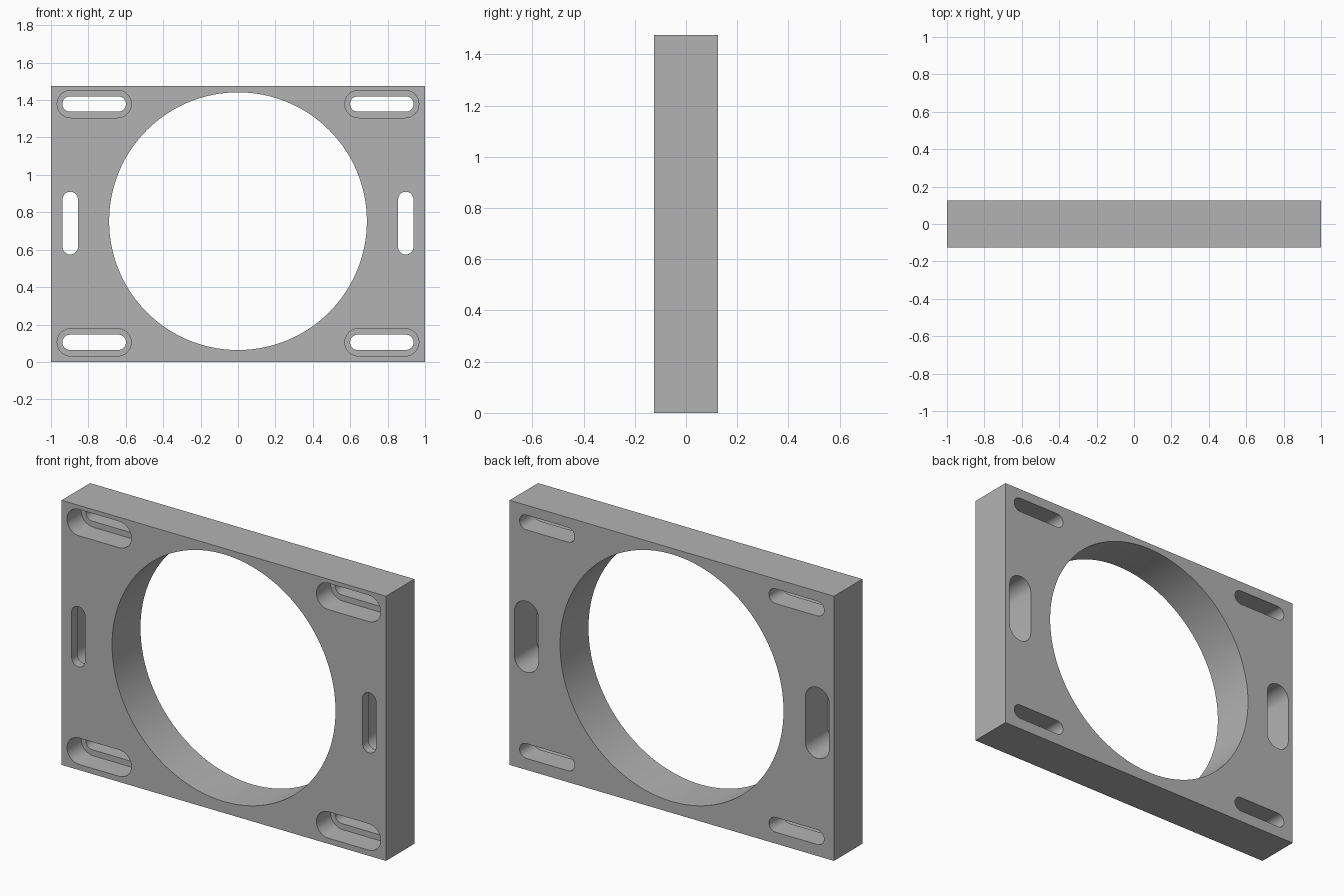
import bpy, bmesh, math
from mathutils import Vector

cube = bpy.data.objects.get("Cube")
if cube:
    bpy.data.objects.remove(cube, do_unlink=True)

WIDTH, DEPTH, HEIGHT = 2.0, 0.25, 1.475
FRONT, BACK = -DEPTH / 2, DEPTH / 2
MID_Z = 0.742
OVER = 0.05  # cutters overshoot the plate faces

grey = bpy.data.materials.new("plain grey")
grey.use_nodes = True
colour = (0.45, 0.45, 0.45, 1)
grey.diffuse_color = colour
grey.node_tree.nodes["Principled BSDF"].inputs["Base Color"].default_value = colour


def prism(name, outline, y0, y1):
    """Extrude an (x, z) outline from y0 to y1."""
    bm = bmesh.new()
    face = bm.faces.new([bm.verts.new((x, y0, z)) for x, z in outline])
    new = bmesh.ops.extrude_face_region(bm, geom=[face])["geom"]
    moved = [v for v in new if isinstance(v, bmesh.types.BMVert)]
    bmesh.ops.translate(bm, verts=moved, vec=Vector((0, y1 - y0, 0)))
    bmesh.ops.recalc_face_normals(bm, faces=bm.faces)
    mesh = bpy.data.meshes.new(name)
    bm.to_mesh(mesh)
    bm.free()
    mesh.materials.append(grey)
    obj = bpy.data.objects.new(name, mesh)
    bpy.context.collection.objects.link(obj)
    return obj


def slot(cx, cz, length, width, upright=False, steps=16):
    """Rounded slot outline."""
    r, half = width / 2, (length - width) / 2
    points = []
    for side in (1, -1):
        for i in range(steps + 1):
            a = math.pi * (i / steps - 0.5)
            u, v = side * (half + r * math.cos(a)), side * r * math.sin(a)
            points.append((cx - v, cz + u) if upright else (cx + u, cz + v))
    return points


# Plate
w = WIDTH / 2
plate = prism("mounting_plate", [(-w, 0), (w, 0), (w, HEIGHT), (-w, HEIGHT)], FRONT, BACK)

# Large round opening
ring = [math.tau * i / 128 for i in range(128)]
circle = [(0.689 * math.cos(a), 0.7525 + 0.689 * math.sin(a)) for a in ring]
cutters = [prism("opening_cutter", circle, FRONT - OVER, BACK + OVER)]

for side in (-1, 1):
    # Corner slots, recessed from the front
    for z in (MID_Z - 0.637, MID_Z + 0.637):
        x = side * 0.769
        cutters.append(prism("corner_slot_cutter", slot(x, z, 0.34, 0.082),
                             FRONT - OVER, BACK + OVER))
        cutters.append(prism("corner_recess_cutter", slot(x, z, 0.396, 0.147),
                             FRONT - OVER, 0))
    # Upright side slots, deeply recessed from the back
    x = side * 0.897
    cutters.append(prism("side_slot_cutter", slot(x, MID_Z, 0.336, 0.082, True),
                         FRONT - OVER, BACK + OVER))
    cutters.append(prism("side_recess_cutter", slot(x, MID_Z, 0.396, 0.147, True),
                         FRONT + 0.05, BACK + OVER))

# Cut everything out of the plate
for cutter in cutters:
    mod = plate.modifiers.new(cutter.name, "BOOLEAN")
    mod.operation = "DIFFERENCE"
    mod.solver = "EXACT"
    mod.object = cutter
    cutter.hide_render = True

bpy.context.view_layer.update()
graph = bpy.context.evaluated_depsgraph_get()
result = bpy.data.meshes.new_from_object(plate.evaluated_get(graph))
plate.modifiers.clear()
plate.data = result
for cutter in cutters:
    bpy.data.objects.remove(cutter, do_unlink=True)

# Smooth the curved walls, keep the rims sharp
bpy.ops.object.select_all(action="DESELECT")
plate.select_set(True)
bpy.context.view_layer.objects.active = plate
bpy.ops.object.shade_smooth_by_angle(angle=math.radians(30))
